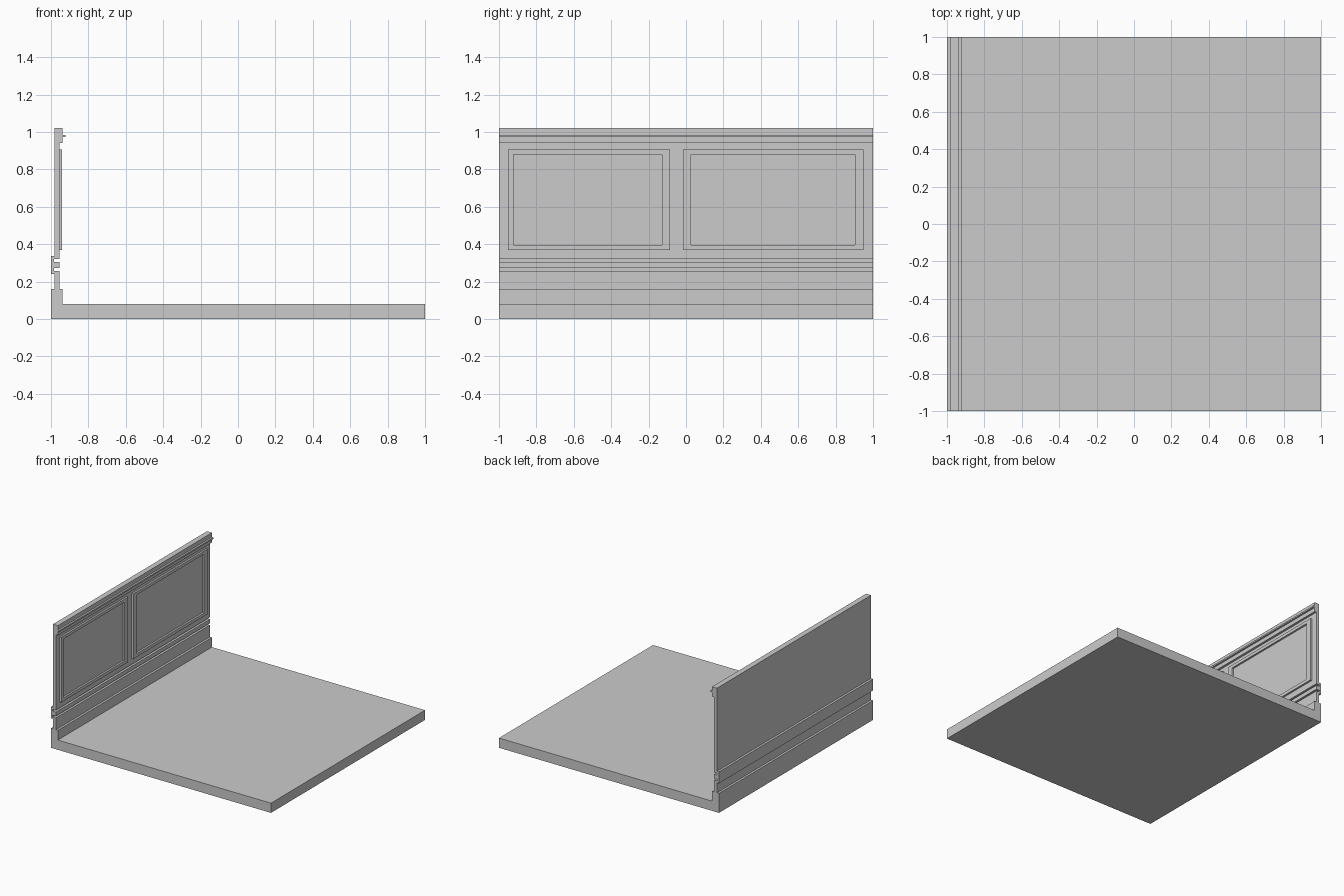
import bpy, bmesh

if "Cube" in bpy.data.objects:
    bpy.data.objects.remove(bpy.data.objects["Cube"])


def extrude(name, profile, to_a, to_b):
    """Solid between two copies of a 2D outline."""
    bm = bmesh.new()
    a = [bm.verts.new(to_a(p)) for p in profile]
    b = [bm.verts.new(to_b(p)) for p in profile]
    bm.faces.new(a)
    bm.faces.new(b[::-1])
    n = len(profile)
    for i in range(n):
        j = (i + 1) % n
        bm.faces.new((a[j], a[i], b[i], b[j]))
    bmesh.ops.recalc_face_normals(bm, faces=bm.faces)
    mesh = bpy.data.meshes.new(name)
    bm.to_mesh(mesh)
    bm.free()
    obj = bpy.data.objects.new(name, mesh)
    bpy.context.collection.objects.link(obj)
    return obj


def panel_frame(name, outer, inner, x0, x1):
    """Rectangular ring moulding; rectangles are (y0, y1, z0, z1)."""
    bm = bmesh.new()

    def loop(r, x):
        y0, y1, z0, z1 = r
        return [bm.verts.new((x, y, z)) for y, z in
                ((y0, z0), (y1, z0), (y1, z1), (y0, z1))]

    rings = [loop(outer, x0), loop(outer, x1), loop(inner, x1), loop(inner, x0)]
    for k in range(4):
        p, q = rings[k], rings[(k + 1) % 4]
        for i in range(4):
            j = (i + 1) % 4
            bm.faces.new((p[i], p[j], q[j], q[i]))
    bmesh.ops.recalc_face_normals(bm, faces=bm.faces)
    mesh = bpy.data.meshes.new(name)
    bm.to_mesh(mesh)
    bm.free()
    obj = bpy.data.objects.new(name, mesh)
    bpy.context.collection.objects.link(obj)


# Floor, skirting, grooved chair rail and top cap as one (x, z) section
BACK, FACE, GROOVE, CAP = -0.982, -0.955, -0.984, -0.937
section = [
    (-1, 0), (1, 0), (1, 0.08), (CAP, 0.08), (CAP, 0.16),
    (FACE, 0.16), (FACE, 0.257), (GROOVE, 0.257), (GROOVE, 0.272),
    (FACE, 0.272), (FACE, 0.305), (GROOVE, 0.305), (GROOVE, 0.32),
    (FACE, 0.32), (FACE, 0.94), (CAP, 0.94), (CAP, 0.973),
    (-0.922, 0.973), (-0.922, 0.985), (CAP, 0.985), (CAP, 1.02),
    (BACK, 1.02), (BACK, 0.337), (-1, 0.337), (-1, 0.242),
    (BACK, 0.242), (BACK, 0.16), (-1, 0.16),
]
extrude("floor_and_wall", section,
        lambda p: (p[0], -1, p[1]), lambda p: (p[0], 1, p[1]))

# Two raised panel mouldings on the wall face
for name, (o0, o1), (i0, i1) in (
        ("front_panel_frame", (-0.952, -0.086), (-0.923, -0.128)),
        ("back_panel_frame", (-0.016, 0.948), (0.027, 0.904))):
    panel_frame(name, (o0, o1, 0.37, 0.905), (i0, i1, 0.397, 0.88),
                FACE - 0.002, -0.94)
